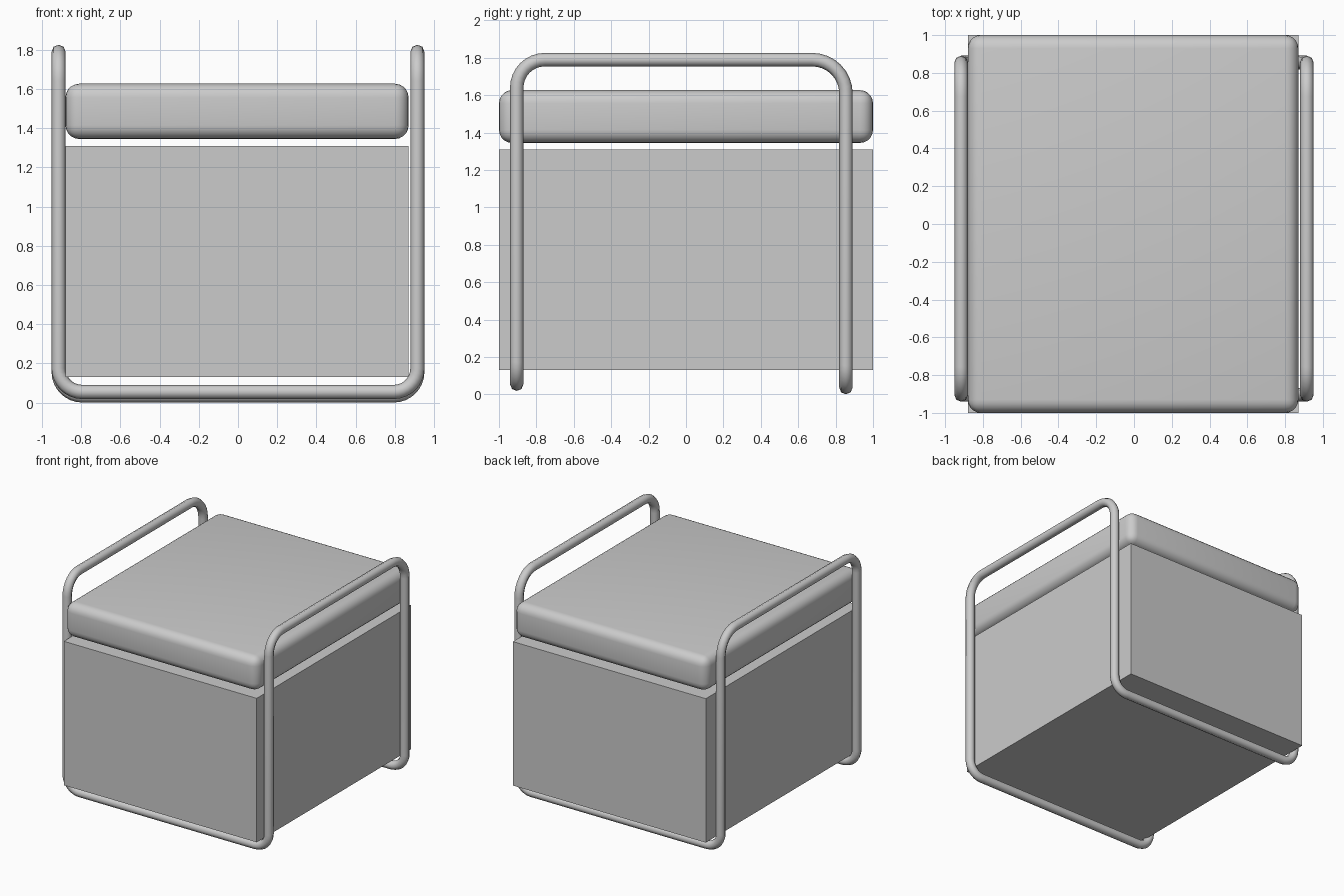
import bpy
import math
from mathutils import Vector

if "Cube" in bpy.data.objects:
    bpy.data.objects.remove(bpy.data.objects["Cube"], do_unlink=True)

grey = bpy.data.materials.new("light_grey")
grey.use_nodes = True
colour = (0.6, 0.6, 0.6, 1)
grey.diffuse_color = colour
grey.node_tree.nodes["Principled BSDF"].inputs["Base Color"].default_value = colour


def make_block(name, low, high):
    """Axis-aligned box between two corners."""
    low, high = Vector(low), Vector(high)
    bpy.ops.mesh.primitive_cube_add(size=1, location=(low + high) / 2)
    block = bpy.context.object
    block.name = name
    block.scale = high - low
    bpy.ops.object.transform_apply(location=False, rotation=False, scale=True)
    block.data.materials.append(grey)
    return block


def fillet(before, corner, after, radius, steps=8):
    """Points of a round bend at a right-angled corner."""
    a = (before - corner).normalized()
    b = (after - corner).normalized()
    centre = corner + (a + b) * radius
    points = []
    for i in range(steps + 1):
        t = math.pi / 2 * i / steps
        points.append(centre - radius * (b * math.cos(t) + a * math.sin(t)))
    return points


# Storage body
make_block("body_box", (-0.88, -1, 0.13), (0.87, 1, 1.31))

# Padded seat with rounded edges
cushion = make_block("seat_cushion", (-0.88, -1, 1.345), (0.87, 1, 1.627))
bevel = cushion.modifiers.new("rounded_edges", "BEVEL")
bevel.width = 0.07
bevel.segments = 5
bpy.ops.object.shade_smooth()

# Continuous tube: floor rails front and back, armrests left and right
side, front, back = 0.915, -0.905, 0.855
top, front_floor, back_floor = 1.79, 0.055, 0.037
corners = [Vector(c) for c in (
    (-side, front, front_floor), (side, front, front_floor),
    (side, front, top), (side, back, top),
    (side, back, back_floor), (-side, back, back_floor),
    (-side, back, top), (-side, front, top))]
path = []
for i, corner in enumerate(corners):
    if corner.z < 1:
        radius = 0.12
    else:
        radius = 0.15 if corner.y < 0 else 0.18
    path += fillet(corners[i - 1], corner, corners[(i + 1) % len(corners)], radius)

curve = bpy.data.curves.new("tube_frame", "CURVE")
curve.dimensions = "3D"
curve.bevel_depth = 0.036
curve.bevel_resolution = 2
spline = curve.splines.new("POLY")
spline.points.add(len(path) - 1)
for point, position in zip(spline.points, path):
    point.co = (*position, 1)
spline.use_cyclic_u = True
curve.materials.append(grey)
frame = bpy.data.objects.new("tube_frame", curve)
bpy.context.collection.objects.link(frame)

# Turn the tube into a smooth mesh
bpy.ops.object.select_all(action="DESELECT")
frame.select_set(True)
bpy.context.view_layer.objects.active = frame
bpy.ops.object.convert(target="MESH")
bpy.ops.object.shade_smooth()
